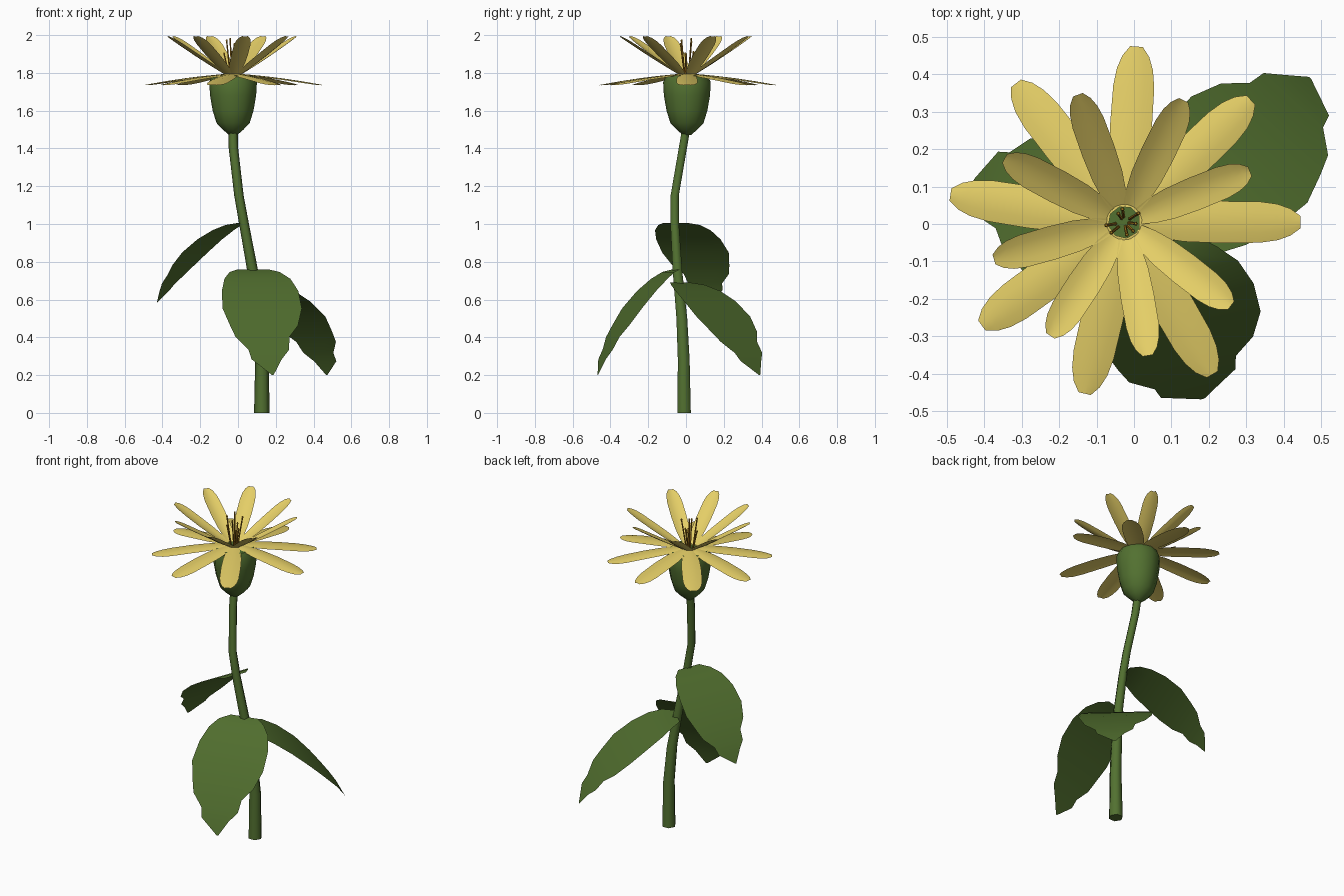
import bpy, math, random
from mathutils import Vector

if "Cube" in bpy.data.objects:
    bpy.data.objects.remove(bpy.data.objects["Cube"])

random.seed(4)


def material(name, rgb):
    m = bpy.data.materials.new(name)
    m.diffuse_color = (*rgb, 1)
    m.use_nodes = True
    m.node_tree.nodes["Principled BSDF"].inputs["Base Color"].default_value = m.diffuse_color
    return m


STEM = material("stem green", (0.085, 0.165, 0.03))
LEAF = material("leaf green", (0.08, 0.153, 0.027))
PETAL = material("petal yellow", (0.78, 0.62, 0.135))
FILAMENT = material("filament brown", (0.36, 0.17, 0.012))
ANTHER = material("anther orange", (0.55, 0.3, 0.02))


def make(name, verts, faces, mat, angle=60):
    me = bpy.data.meshes.new(name)
    me.from_pydata(verts, [], faces)
    me.materials.append(mat)
    ob = bpy.data.objects.new(name, me)
    bpy.context.collection.objects.link(ob)
    bpy.ops.object.select_all(action='DESELECT')
    ob.select_set(True)
    bpy.context.view_layer.objects.active = ob
    bpy.ops.object.shade_smooth_by_angle(angle=math.radians(angle))
    return ob


def loft(name, rings, sides, mat, angle=65):
    """Horizontal rings given as (x, y, z, radius), capped at both ends."""
    v, f = [], []
    for x, y, z, r in rings:
        for k in range(sides):
            a = 2 * math.pi * k / sides
            v.append((x + r * math.cos(a), y + r * math.sin(a), z))
    for i in range(len(rings) - 1):
        for k in range(sides):
            a, b = i * sides + k, i * sides + (k + 1) % sides
            f.append((a, b, b + sides, a + sides))
    f.append(tuple(reversed(range(sides))))
    f.append(tuple(range(len(v) - sides, len(v))))
    return make(name, v, f, mat, angle)


def blade(name, base, heading, stations, mat, cup=0.0):
    """Sheet along a heading; stations are (reach, rise, left width, right width)."""
    h = math.radians(heading)
    out = Vector((math.cos(h), math.sin(h), 0))
    left = Vector((-out.y, out.x, 0))
    v, f = [], []
    for r, z, wl, wr in stations:
        for t in (-1, -0.5, 0, 0.5, 1):
            w = wl if t > 0 else wr
            v.append(Vector(base) + out * r + left * t * w
                     + Vector((0, 0, z + cup * w * t * t)))
    for i in range(len(stations) - 1):
        for k in range(4):
            a = i * 5 + k
            f.append((a, a + 5, a + 6, a + 1))
    return make(name, v, f, mat)


# stem
loft("stem", [(0.126, -0.01, 0, 0.041), (0.127, -0.012, 0.28, 0.036),
              (0.112, -0.022, 0.5, 0.033), (0.078, -0.045, 0.75, 0.029),
              (0.032, -0.06, 1.0, 0.026), (0.005, -0.06, 1.15, 0.025),
              (-0.024, -0.017, 1.4, 0.025), (-0.027, 0, 1.5, 0.025)], 6, STEM)

# flower cup
CX, CY = -0.026, 0.005
loft("flower_cup", [(CX, CY, z, r) for z, r in
                    ((1.47, 0.02), (1.50, 0.055), (1.535, 0.088), (1.60, 0.108),
                     (1.68, 0.122), (1.75, 0.126), (1.785, 0.112), (1.787, 0.05))],
     12, STEM)

# leaves: base, heading, reach, drop, width scale; ragged towards the tip
SHAPE = [(0, 0, 0.08, 0.08), (0.10, 0.025, 0.13, 0.135), (0.22, 0.09, 0.175, 0.175),
         (0.38, 0.205, 0.2, 0.205), (0.56, 0.37, 0.2, 0.22), (0.70, 0.53, 0.165, 0.195),
         (0.79, 0.64, 0.11, 0.175), (0.87, 0.76, 0.1, 0.115),
         (0.93, 0.85, 0.055, 0.105), (1, 1, 0.004, 0.004)]
LEAVES = [("front_leaf", (0.08, -0.05, 0.76), -76, 0.43, 0.56, 1.03),
          ("right_leaf", (0.085, -0.03, 0.69), 47.5, 0.57, 0.49, 1.0),
          ("left_leaf", (0.02, -0.055, 1.005), 159, 0.48, 0.42, 0.9)]
for name, base, heading, reach, drop, w in LEAVES:
    blade(name, base, heading,
          [(r * reach, -d * drop, a * w, b * w) for r, d, a, b in SHAPE], LEAF)

# petals: (fraction of length, fraction of half width)
OUTLINE = [(0, 0.5), (0.12, 0.75), (0.28, 0.93), (0.5, 1), (0.75, 0.98),
           (0.86, 0.86), (0.94, 0.64), (1, 0.3)]


def petals(name, angles, r0, r1, z0, z1, width, bow, cup):
    for i, a in enumerate(angles):
        st = []
        for t, w in OUTLINE:
            z = z0 + (z1 - z0) * t + bow * math.sin(math.pi * t)
            st.append((r0 + (r1 - r0) * t, z, w * width, w * width))
        blade(f"{name}_{i + 1}", (CX, CY, 0), a, st, PETAL, cup)


petals("outer_petal", (86, 44, 0, -60, -103, -144, 171, 128),
       0.04, 0.47, 1.795, 1.737, 0.056, 0.006, -0.15)
petals("inner_petal", (64, 110, 152, -164, -123, -80, -38, 22),
       0.042, 0.362, 1.79, 1.992, 0.045, -0.004, 0.25)

# stamens
for i in range(8):
    a = math.radians(45 * i + random.uniform(-15, 15))
    r = random.uniform(0.01, 0.025)
    R = r + random.uniform(0.012, 0.03)
    top = random.uniform(1.88, 1.985)
    c, s = math.cos(a), math.sin(a)
    tx, ty = CX + R * c, CY + R * s
    loft(f"filament_{i + 1}", [(CX + r * c, CY + r * s, 1.78, 0.0045),
                               (tx, ty, top, 0.004)], 5, FILAMENT)
    loft(f"anther_{i + 1}", [(tx, ty, top - 0.006, 0.003), (tx, ty, top, 0.006),
                             (tx, ty, top + 0.008, 0.003)], 5, ANTHER)
